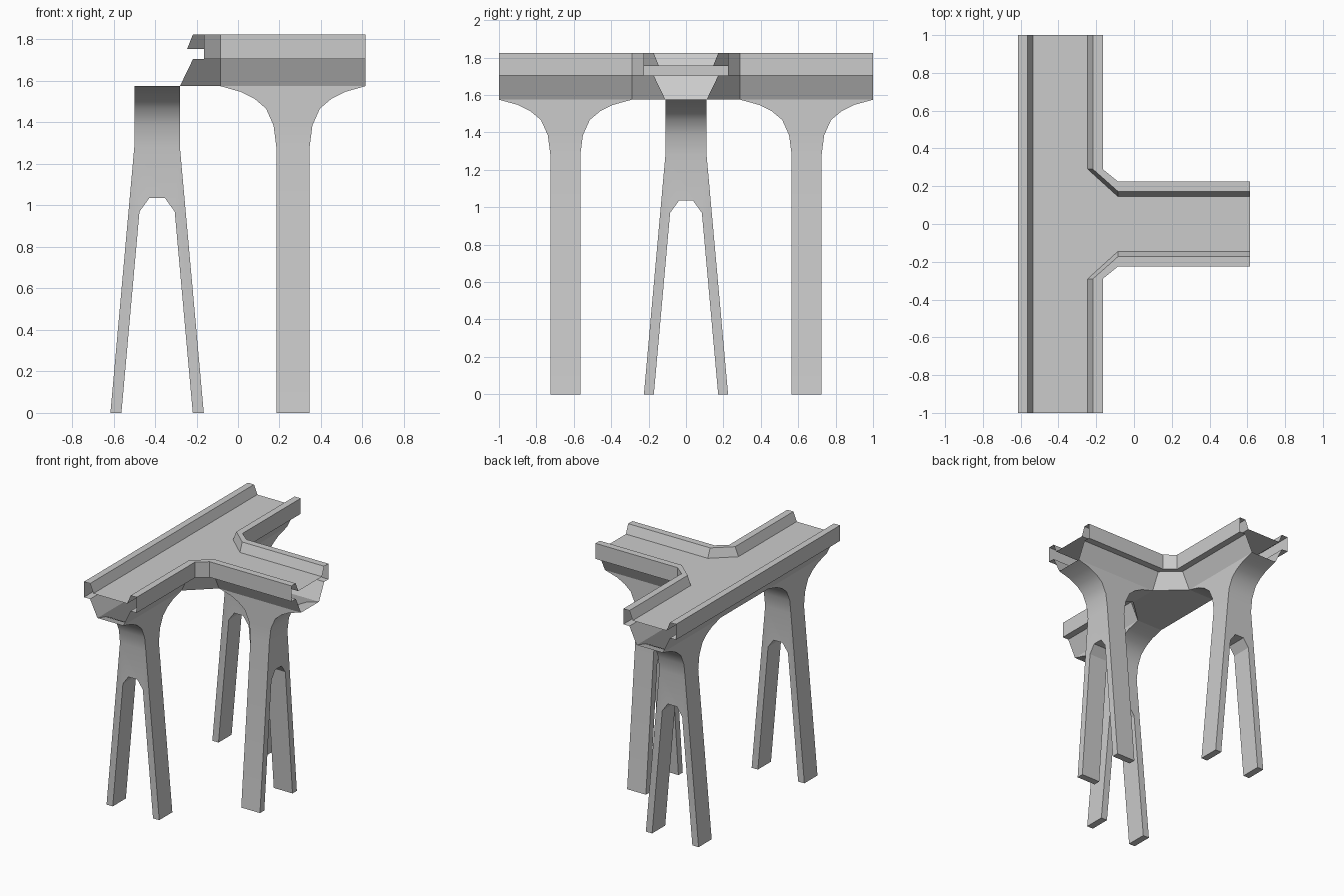
import bpy, bmesh, math
from mathutils import Matrix

if "Cube" in bpy.data.objects:
    bpy.data.objects.remove(bpy.data.objects["Cube"])

AXIS = -0.39                 # x of the main run's centre line
END_X, END_Y = 0.615, 1.0    # open ends of the branch and the main run
CX, CY = -0.085, 0.29        # where the chamfered inner corners begin


def finish(name, bm):
    bmesh.ops.remove_doubles(bm, verts=bm.verts, dist=1e-4)
    bmesh.ops.recalc_face_normals(bm, faces=bm.faces)
    mesh = bpy.data.meshes.new(name)
    bm.to_mesh(mesh)
    bm.free()
    mesh.shade_smooth()
    mesh.set_sharp_from_angle(angle=math.radians(30))
    ob = bpy.data.objects.new(name, mesh)
    bpy.context.collection.objects.link(ob)
    return ob


def face(bm, pts):
    return bm.faces.new([bm.verts.new(p) for p in pts])


def corner_path(d, s):
    """Inner corner line at distance d from both centre lines, side s."""
    return [(AXIS + d, s * END_Y), (AXIS + d, s * CY), (CX, s * d), (END_X, s * d)]


def back_path(d):
    return [(AXIS - d, -END_Y), (AXIS - d, END_Y)]


# Trough: one half-section (distance, height) swept along the three edges
section = [(0.145, 1.755), (0.173, 1.825), (0.225, 1.825),
           (0.225, 1.705), (0.173, 1.705), (0.11, 1.575)]
bm = bmesh.new()
for path in (lambda d: corner_path(d, 1), lambda d: corner_path(d, -1), back_path):
    for (d0, z0), (d1, z1) in zip(section, section[1:]):
        a, b = path(d0), path(d1)
        for i in range(len(a) - 1):
            face(bm, [(*a[i], z0), (*a[i + 1], z0), (*b[i + 1], z1), (*b[i], z1)])

# Floor of the trough
d, z = section[0]
outline = back_path(d) + corner_path(d, 1) + corner_path(d, -1)[::-1]
face(bm, [(*p, z) for p in outline])

# Flat underside at the junction, between the piers
d, z = section[-1]
under = [(AXIS - d, -CY), (AXIS - d, CY)] + corner_path(d, 1)[1:3] + corner_path(d, -1)[2:0:-1]
face(bm, [(*p, z) for p in under])
finish("trough_junction", bm)


# Pier: forked legs with a head that flares along the run (local y)
W, T, NECK = 0.11, 0.08, 1.28
fork = [(W, NECK), (0.225, 0), (0.172, 0), (0.085, 0.97), (0.038, 1.035)]
fork += [(-x, z) for x, z in reversed(fork)]
flare = [(0, NECK), (0.05, 1.385), (0.185, 1.467), (0.385, 1.513), (0.63, 1.547), (1, 1.575)]


def pier(name, x, y, angle, reach):
    bm = bmesh.new()
    # Forked legs: outline faces plus the walls between them, open at the neck
    for s in (-1, 1):
        face(bm, [(px, s * T, pz) for px, pz in fork])
    for (x0, z0), (x1, z1) in zip(fork, fork[1:]):
        face(bm, [(x0, -T, z0), (x1, -T, z1), (x1, T, z1), (x0, T, z0)])
    # Flared head
    curve = [(T + f * (reach - T), z) for f, z in flare]
    for (v0, z0), (v1, z1) in zip(curve, curve[1:]):
        for s in (-1, 1):
            face(bm, [(-W, s * v0, z0), (W, s * v0, z0), (W, s * v1, z1), (-W, s * v1, z1)])
            face(bm, [(s * W, -v0, z0), (s * W, v0, z0), (s * W, v1, z1), (s * W, -v1, z1)])
    ob = finish(name, bm)
    ob.data.transform(Matrix.Translation((x, y, 0)) @ Matrix.Rotation(angle, 4, 'Z'))


pier("front_pier", AXIS, -0.645, 0, 0.355)
pier("back_pier", AXIS, 0.645, 0, 0.355)
pier("branch_pier", 0.265, 0, math.pi / 2, 0.35)
